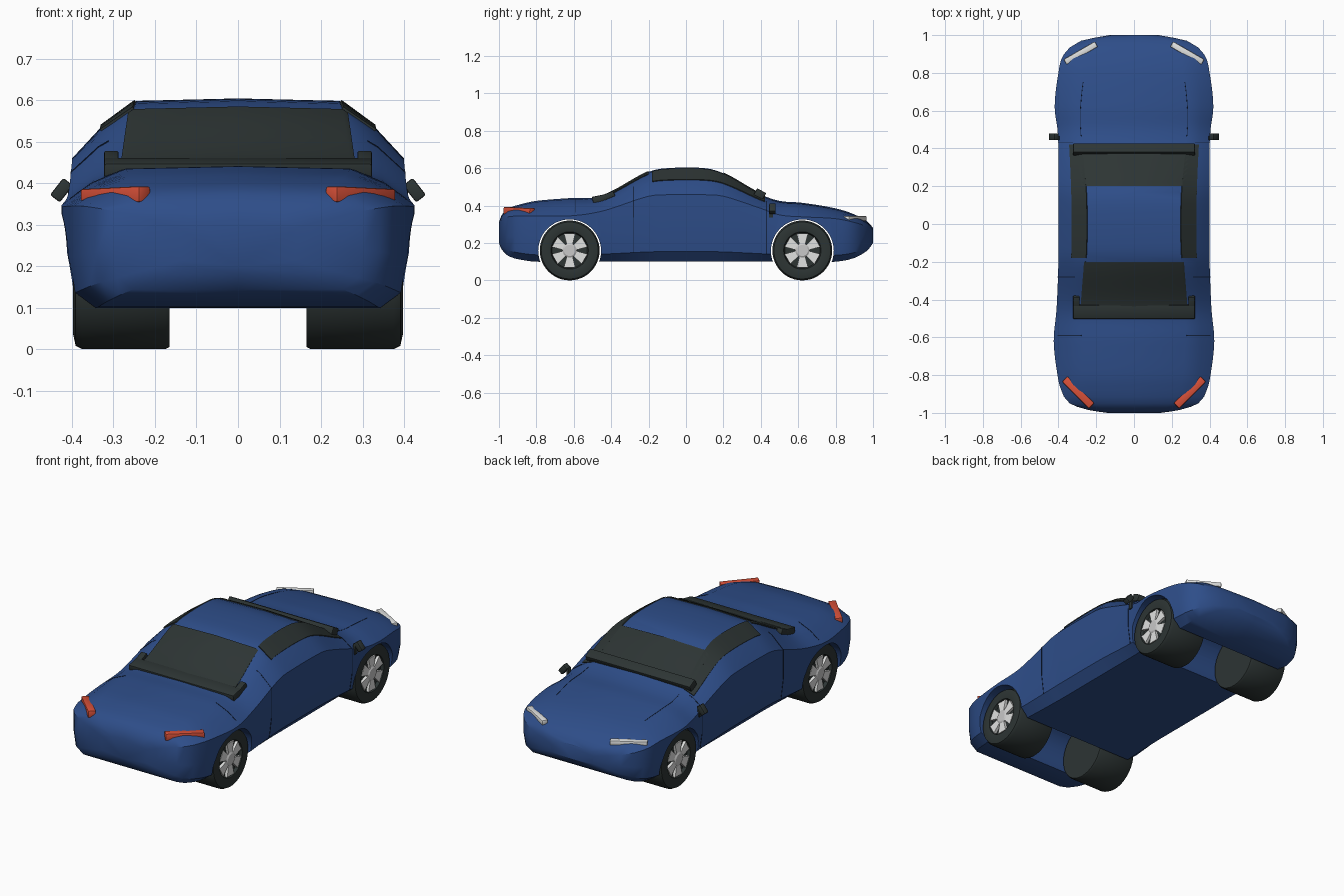
import bpy, bmesh, math
from mathutils import Vector, Matrix

if "Cube" in bpy.data.objects:
    bpy.data.objects.remove(bpy.data.objects["Cube"], do_unlink=True)


def material(name, r, g, b):
    mat = bpy.data.materials.new(name)
    mat.use_nodes = True
    mat.diffuse_color = (r, g, b, 1)
    bsdf = mat.node_tree.nodes["Principled BSDF"]
    bsdf.inputs["Base Color"].default_value = (r, g, b, 1)
    bsdf.inputs["Roughness"].default_value = 0.6
    return mat


BLUE = material("body blue", .027, .075, .25)
SEAM = material("seam dark blue", .008, .02, .06)
DARK = material("dark glass and rubber", .026, .035, .034)
RED = material("tail light red", .68, .08, .04)
WHITE = material("headlight white", .75, .76, .75)
GREY = material("rim grey", .58, .58, .58)


def finish(name, bm, mat, smooth=True):
    bmesh.ops.recalc_face_normals(bm, faces=bm.faces)
    mesh = bpy.data.meshes.new(name)
    bm.to_mesh(mesh)
    bm.free()
    mesh.materials.append(mat)
    obj = bpy.data.objects.new(name, mesh)
    bpy.context.collection.objects.link(obj)
    if smooth:
        shade(obj)
    return obj


def shade(obj):
    bpy.ops.object.select_all(action="DESELECT")
    obj.select_set(True)
    bpy.context.view_layer.objects.active = obj
    bpy.ops.object.shade_smooth_by_angle(angle=math.radians(32))


def apply_modifiers(obj):
    bpy.context.view_layer.objects.active = obj
    for mod in list(obj.modifiers):
        bpy.ops.object.modifier_apply(modifier=mod.name)


# Body stations: y, floor, shoulder, top, half width, half width of top
STATIONS = [
    (-1, .20, .29, .31, .14, .08), (-.985, .165, .32, .35, .24, .14),
    (-.95, .13, .34, .385, .34, .2), (-.88, .11, .345, .408, .385, .24),
    (-.8, .1, .345, .425, .405, .26), (-.62, .1, .345, .44, .425, .27),
    (-.45, .1, .37, .45, .41, .27), (-.2, .1, .45, .58, .4, .25),
    (-.1, .1, .458, .6, .4, .245), (.1, .1, .458, .6, .4, .245),
    (.2, .1, .45, .572, .4, .25), (.4, .1, .385, .46, .4, .27),
    (.5, .1, .35, .425, .405, .28), (.62, .1, .34, .415, .42, .28),
    (.8, .1, .33, .385, .4, .26), (.9, .12, .31, .353, .37, .24),
    (.97, .16, .285, .315, .28, .18), (1, .2, .25, .28, .13, .08)]


def slope(i, k):
    a, b = STATIONS[max(i - 1, 0)], STATIONS[min(i + 1, len(STATIONS) - 1)]
    return (b[k] - a[k]) / (b[0] - a[0])


def station(y):
    """Smoothly interpolated station values at y."""
    i = max(n for n in range(len(STATIONS) - 1) if STATIONS[n][0] <= y or n == 0)
    a, b = STATIONS[i], STATIONS[i + 1]
    h = b[0] - a[0]
    t = (y - a[0]) / h
    return [a[k] * (1 + 2 * t) * (1 - t) ** 2 + b[k] * t * t * (3 - 2 * t)
            + h * (slope(i, k) * t * (1 - t) ** 2 - slope(i + 1, k) * t * t * (1 - t))
            for k in range(1, 6)]


def section(y):
    """Half cross-section from the floor centre to the roof centre."""
    low, mid, top, w, wt = station(y)
    edge = top - .006
    return [Vector(p) for p in (
        (0, y, low), (w * .84, y, low), (w * .965, y, low + (mid - low) * .15),
        (w, y, low + (mid - low) * .5), (w, y, mid),
        ((w + wt) / 2 + .006, y, (mid + edge) / 2 + .008), (wt, y, edge), (0, y, top))]


def surface(y, s):
    pts = section(y)
    i = min(int(s), len(pts) - 2)
    return pts[i].lerp(pts[i + 1], s - i)


def mirrored(v):
    return Vector((-v.x, v.y, v.z))


# Body shell
bm = bmesh.new()
rings = []
ys = []
for a, b in zip(STATIONS, STATIONS[1:]):
    n = max(2, round((b[0] - a[0]) / .03))
    ys += [a[0] + (b[0] - a[0]) * j / n for j in range(n)]
for y in ys + [1]:
    half = section(y)
    loop = half + [mirrored(p) for p in half[-2:0:-1]]
    rings.append([bm.verts.new(p) for p in loop])
for r, q in zip(rings, rings[1:]):
    for j in range(len(r)):
        k = (j + 1) % len(r)
        bm.faces.new((r[j], r[k], q[k], q[j]))
bm.faces.new(rings[0])
bm.faces.new(rings[-1])
body = finish("body", bm, BLUE, False)

# Wheel arches cut right through
for y in (-.622, .622):
    bm = bmesh.new()
    bmesh.ops.create_cone(bm, cap_ends=True, segments=48, radius1=.168, radius2=.168, depth=1.2,
                          matrix=Matrix.Translation((0, y, .158)) @ Matrix.Rotation(math.pi / 2, 4, "Y"))
    cutter = finish("arch_cutter", bm, BLUE, False)
    mod = body.modifiers.new("arch", "BOOLEAN")
    mod.operation, mod.solver, mod.object = "DIFFERENCE", "EXACT", cutter
    apply_modifiers(body)
    bpy.data.objects.remove(cutter, do_unlink=True)
shade(body)


def panel(name, y0, y1, s0, s1, mat, lift, sides=(1, -1), join=False):
    """Thin plate lying on the body between two y and two section positions."""
    bm = bmesh.new()
    ny = max(1, round((y1 - y0) / .025))
    ss = sorted({s0, s1, *[s for s in range(8) if s0 < s < s1]})
    for side in sides:
        grid = []
        for i in range(ny + 1):
            y = y0 + (y1 - y0) * i / ny
            row = [surface(y, s) for s in ss]
            grid.append([bm.verts.new(p if side > 0 else mirrored(p)) for p in row])
        for r, q in zip(grid, grid[1:]):
            for j in range(len(ss) - 1):
                f = (r[j], r[j + 1], q[j + 1], q[j])
                bm.faces.new(f if side < 0 else f[::-1])
    bmesh.ops.remove_doubles(bm, verts=bm.verts, dist=.0001)
    obj = finish(name, bm, mat, False)
    mod = obj.modifiers.new("thickness", "SOLIDIFY")
    mod.thickness, mod.offset = lift * 2, 0
    apply_modifiers(obj)
    shade(obj)


# Glass
panel("rear_window", -.46, -.2, 5.85, 7, DARK, .005)
panel("windscreen", .2, .42, 5.6, 7, DARK, .005)
panel("side_windows", -.18, .42, 5, 5.97, DARK, .005)

# Panel seams
for y in (-.28, .43):
    panel("door_seam", y - .002, y + .002, 2, 5.3, SEAM, .0015)
panel("bonnet_seam", .46, .75, 5.94, 5.98, SEAM, .0015)
panel("rear_wing_seam", -.592, -.588, 4.3, 5.9, SEAM, .0015)


def box(name, centre, size, mat, rot=None, bevel=.005):
    bm = bmesh.new()
    bmesh.ops.create_cube(bm, size=1, matrix=Matrix.Diagonal((*size, 1)))
    bmesh.ops.bevel(bm, geom=bm.edges[:], offset=bevel, segments=2, affect="EDGES", profile=.5)
    bmesh.ops.transform(bm, verts=bm.verts, matrix=Matrix.Translation(centre) @ (rot or Matrix()))
    return finish(name, bm, mat)


# Ledges at the foot of each window
box("rear_ledge", (0, -.462, .432), (.645, .075, .045), DARK, Matrix.Rotation(.2, 4, "X"))
box("front_ledge", (0, .395, .462), (.645, .055, .04), DARK, Matrix.Rotation(-.5, 4, "X"))

for side, label in ((1, "left"), (-1, "right")):
    turn = lambda a, axis: Matrix.Rotation(math.radians(a * side), 4, axis)
    # Upturned ledge ends
    box(label + "_rear_ledge_end", (.305 * side, -.425, .448), (.035, .09, .03), DARK, Matrix.Rotation(.4, 4, "X"))
    # Lamps
    box(label + "_tail_light", (.295 * side, -.892, .37), (.2, .04, .038), RED, turn(45, "Z") @ turn(2, "Y"))
    box(label + "_headlight", (.282 * side, .905, .331), (.19, .032, .026), WHITE, turn(-30, "Z"))
    # Door mirrors
    box(label + "_mirror", (.425 * side, .462, .383), (.03, .035, .052), DARK, turn(-38, "Y"))
    box(label + "_mirror_stalk", (.402 * side, .455, .365), (.014, .022, .06), DARK, bevel=.003)


def lathe(name, profile, mat, place, steps=48):
    """Spin (radius, x) points around the x axis."""
    bm = bmesh.new()
    verts = [bm.verts.new((x, r, 0)) for r, x in profile]
    edges = [bm.edges.new(e) for e in zip(verts, verts[1:])]
    bmesh.ops.spin(bm, geom=verts + edges, axis=(1, 0, 0), cent=(0, 0, 0),
                   angle=math.tau, steps=steps)
    bmesh.ops.remove_doubles(bm, verts=bm.verts, dist=.0001)
    bmesh.ops.transform(bm, verts=bm.verts, matrix=place)
    return finish(name, bm, mat)


# Wheels
TYRE = [(0, .165), (.155, .165), (.16, .175), (.16, .375), (.152, .391),
        (.125, .397), (.1, .392), (.094, .375), (0, .375)]
HUB = [(.04, .372), (.038, .39), (.03, .395), (0, .395)]
for y, end in ((-.622, "rear"), (.622, "front")):
    for side, label in ((1, "left"), (-1, "right")):
        place = Matrix.Translation((0, y, .16)) @ Matrix.Diagonal((side, 1, 1, 1))
        name = end + "_" + label
        lathe(name + "_tyre", TYRE, DARK, place)
        lathe(name + "_hub", HUB, GREY, place, 24)
        # Six flared spokes
        bm = bmesh.new()
        for n in range(6):
            spoke = bmesh.ops.create_cube(bm, size=1)["verts"]
            for v in spoke:
                outer = v.co.z > 0
                v.co = Vector((.38 + v.co.x * .02, v.co.y * (.062 if outer else .03),
                               .092 if outer else .03))
            bmesh.ops.rotate(bm, verts=spoke, matrix=Matrix.Rotation(n * math.tau / 6, 3, "X"))
        bmesh.ops.transform(bm, verts=bm.verts, matrix=place)
        finish(name + "_spokes", bm, WHITE)
